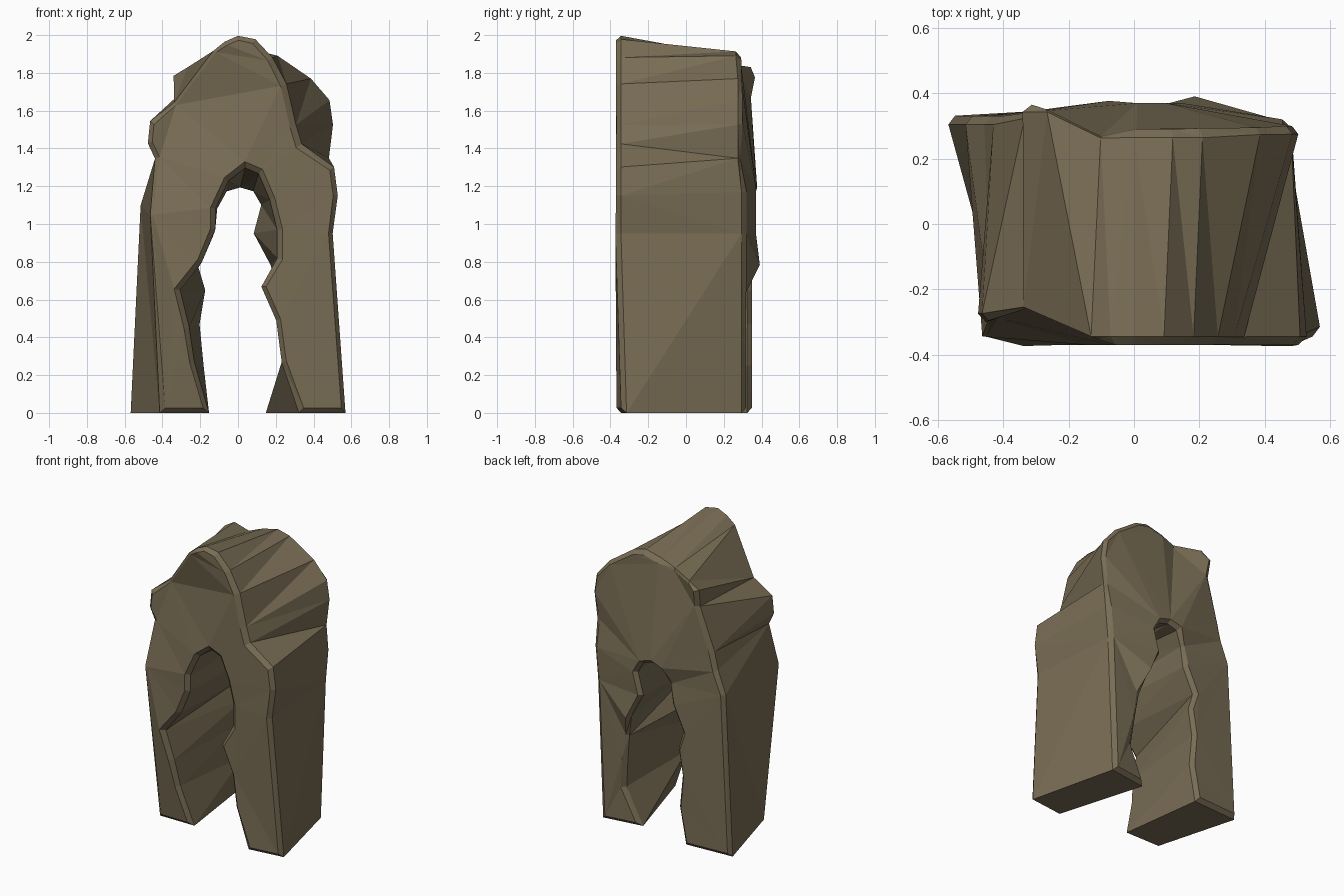
import bpy
import bmesh

# Remove the default cube if it is there
cube = bpy.data.objects.get("Cube")
if cube:
    bpy.data.objects.remove(cube, do_unlink=True)

# Each entry pairs a front outline point with its back one: front x, z, back x, z
RIGHT_SIDE = [
    (.575, 0, .42, 0), (.505, .95, .46, .95), (.53, 1.15, .48, 1.17),
    (.51, 1.3, .48, 1.35), (.33, 1.42, .51, 1.53), (.3, 1.52, .49, 1.66),
]
CROWN = [
    (.25, 1.74, .39, 1.77), (.18, 1.88, .21, 1.89), (.09, 1.98, .12, 1.91),
    (0, 2, 0, 1.88), (-.07, 1.97, -.1, 1.84), (-.13, 1.92, -.27, 1.83),
]
LEFT_SIDE = [
    (-.34, 1.64, -.34, 1.79), (-.47, 1.54, -.33, 1.67), (-.48, 1.43, -.43, 1.37),
    (-.44, 1.35, -.46, 1.25), (-.46, 1.05, -.52, 1.1), (-.41, 0, -.575, 0),
]
OPENING = [
    (-.15, 0, -.23, 0), (-.23, .27, -.18, .25), (-.26, .45, -.2, .47),
    (-.31, .65, -.17, .65), (-.19, .8, -.21, .77), (-.12, .97, -.13, .94),
    (-.12, 1.08, -.11, 1.08), (-.05, 1.23, -.06, 1.17), (.04, 1.3, .01, 1.19),
    (.11, 1.27, .08, 1.17), (.17, 1.13, .12, 1.1), (.21, .97, .08, .95),
    (.21, .82, .17, .78), (.12, .67, .22, .62), (.2, .49, .24, .45),
    (.23, .27, .26, .25), (.33, 0, .14, 0),
]


def front_depth(x, z):
    """Nearly flat, hollowed at the left shoulder and above the left foot."""
    if x < -.3 and z > 1.3:
        return -.28 if z > 1.6 else -.3
    if x < -.1 and z < .6:
        return -.28 - .15 * z
    return -.34 if x > .45 and z < .5 else -.37


def back_depth(x, z):
    """Cut back along the crown, the right rim and the right foot."""
    if x > .35:
        return .3 if z > 1.2 else .32
    if z > 1.7 and x > -.2:
        return .29
    if x > 0 and z < .7:
        return .28 + .08 * z
    if x < -.4:
        return .33
    return .35 if x < -.1 and z < 1.7 else .37


def make_material(name, colour):
    material = bpy.data.materials.new(name)
    material.use_nodes = True
    material.diffuse_color = colour
    shader = next(n for n in material.node_tree.nodes if n.type == 'BSDF_PRINCIPLED')
    shader.inputs["Base Color"].default_value = colour
    shader.inputs["Roughness"].default_value = .9
    return material


def build_arch(name, outline, material):
    bm = bmesh.new()
    front = [bm.verts.new((x, front_depth(x, z), z)) for x, z, _, _ in outline]
    back = [bm.verts.new((x, back_depth(x, z), z)) for _, _, x, z in outline]

    # Front and back rock faces
    caps = [bm.faces.new(front), bm.faces.new(list(reversed(back)))]
    rim = list({edge for cap in caps for edge in cap.edges})

    # Outer sides, soles of the feet and the inside of the opening
    for i in range(len(outline)):
        j = (i + 1) % len(outline)
        bm.faces.new((front[j], front[i], back[i], back[j]))
    bmesh.ops.recalc_face_normals(bm, faces=bm.faces[:])

    # Worn rims, then flat facets
    bmesh.ops.bevel(bm, geom=rim, offset=.026, offset_type='OFFSET',
                    segments=1, affect='EDGES', clamp_overlap=True)
    bmesh.ops.triangulate(bm, faces=bm.faces[:],
                          quad_method='BEAUTY', ngon_method='BEAUTY')
    bmesh.ops.recalc_face_normals(bm, faces=bm.faces[:])

    mesh = bpy.data.meshes.new(name)
    bm.to_mesh(mesh)
    bm.free()
    mesh.materials.append(material)
    rock = bpy.data.objects.new(name, mesh)
    bpy.context.scene.collection.objects.link(rock)
    return rock


stone = make_material("brown_stone", (.19, .152, .09, 1))
build_arch("rock_arch", RIGHT_SIDE + CROWN + LEFT_SIDE + OPENING, stone)
